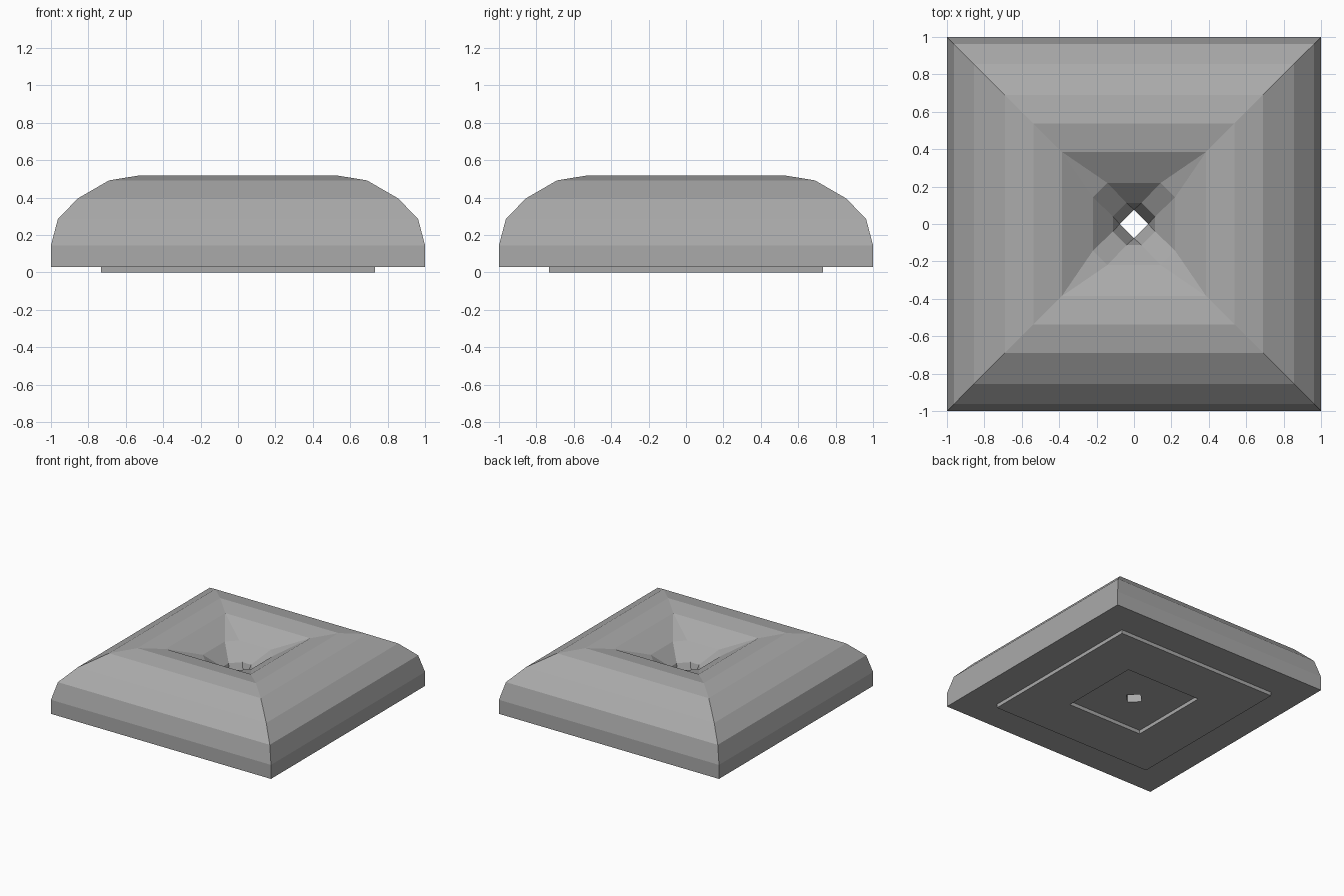
import bpy
import bmesh

cube = bpy.data.objects.get("Cube")
if cube:
    bpy.data.objects.remove(cube, do_unlink=True)

# One plain grey material
grey = bpy.data.materials.new("mid grey")
grey.use_nodes = True
colour = (0.4, 0.4, 0.4, 1)
grey.diffuse_color = colour
grey.node_tree.nodes["Principled BSDF"].inputs["Base Color"].default_value = colour


def ring(bm, half, cut, z):
    """Square ring with chamfered corners; cut == half is a square, cut == 0 a diamond."""
    points = []
    x, y, u, v = half, cut, cut, half
    for _ in range(4):
        points += [bm.verts.new((x, y, z)), bm.verts.new((u, v, z))]
        x, y, u, v = -y, x, -v, u
    return points


def loft_closed(name, sections):
    """Join the rings into a closed, hollow solid with flat faces."""
    bm = bmesh.new()
    rings = [ring(bm, *s) for s in sections]
    for low, high in zip(rings, rings[1:] + rings[:1]):
        for i in range(8):
            j = (i + 1) % 8
            bm.faces.new((low[i], low[j], high[j], high[i]))
    bmesh.ops.remove_doubles(bm, verts=bm.verts, dist=0.0005)
    bmesh.ops.recalc_face_normals(bm, faces=bm.faces)
    mesh = bpy.data.meshes.new(name)
    bm.to_mesh(mesh)
    bm.free()
    mesh.materials.append(grey)
    obj = bpy.data.objects.new(name, mesh)
    bpy.context.collection.objects.link(obj)
    return obj


# Rounded shoulder: distance from the crest line, and height
CREST = 0.538
FLOOR = 0.03
shoulder = [(0.462, FLOOR), (0.462, 0.145), (0.425, 0.286),
            (0.318, 0.396), (0.152, 0.492), (0, 0.517)]

# Outer side, square all the way up
sections = [(CREST + d, CREST + d, z) for d, z in shoulder]

# Inner side mirrors it, turning from square to octagon to a diamond hole
inner_cuts = [0.386, 0.143, 0.04, 0, 0]
for (d, z), cut in zip(reversed(shoulder[:-1]), inner_cuts):
    sections.append((CREST - d, cut, z))

# Raised foot band on the underside
FOOT = 0.195
for d, z in [(-FOOT, FLOOR), (-FOOT, 0), (FOOT, 0), (FOOT, FLOOR)]:
    sections.append((CREST + d, CREST + d, z))

loft_closed("square_ring_body", sections)
